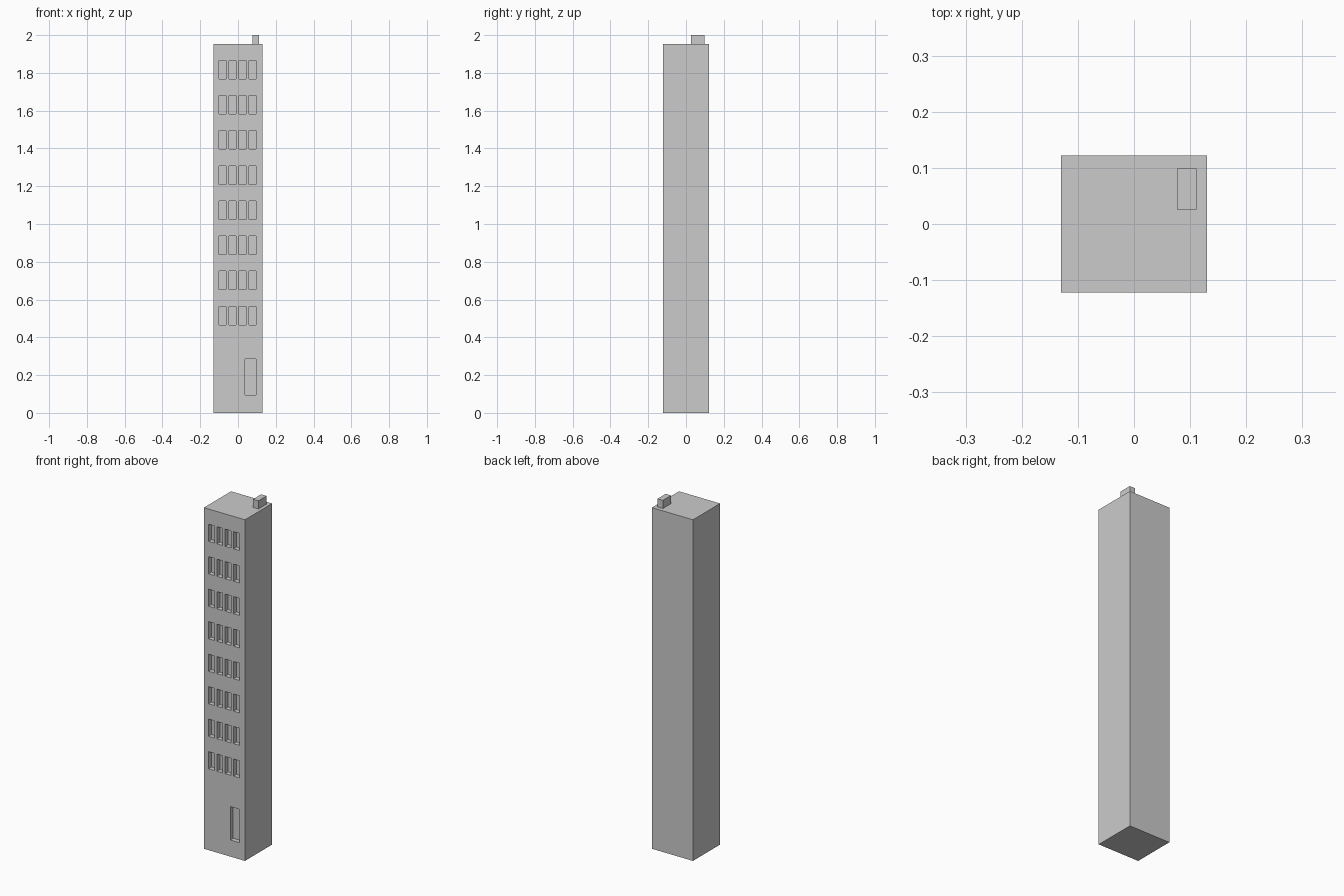
import bpy, bmesh
from mathutils import Matrix, Vector

if "Cube" in bpy.data.objects:
    bpy.data.objects.remove(bpy.data.objects["Cube"])

W, D, H = 0.26, 0.245, 1.953      # tower size
RECESS = 0.026                    # depth of window and door openings


def add_box(bm, lo, hi):
    lo, hi = Vector(lo), Vector(hi)
    m = Matrix.Translation((lo + hi) / 2) @ Matrix.Diagonal((*(hi - lo), 1))
    bmesh.ops.create_cube(bm, size=1, matrix=m)


def make_object(name, boxes):
    bm = bmesh.new()
    for lo, hi in boxes:
        add_box(bm, lo, hi)
    mesh = bpy.data.meshes.new(name)
    bm.to_mesh(mesh)
    bm.free()
    obj = bpy.data.objects.new(name, mesh)
    bpy.context.collection.objects.link(obj)
    return obj


def opening(x0, x1, z0, z1):
    return (x0, -D / 2 - 0.05, z0), (x1, -D / 2 + RECESS, z1)


# Tower body and rooftop chimney
tower = make_object("tower", [((-W / 2, -D / 2, 0), (W / 2, D / 2, H))])
make_object("chimney", [((0.077, 0.026, H), (0.111, 0.099, 2.0))])

# Eight floors of four windows, plus the door
openings = [opening(0.037, 0.095, 0.095, 0.286)]
for row in range(8):
    z = 0.466 + row * 0.186
    for col in range(4):
        x = -0.101 + col * 0.053
        openings.append(opening(x, x + 0.037, z, z + 0.098))
cutter = make_object("opening_cutter", openings)
cutter.hide_render = True
cutter.hide_set(True)

# Recess the openings into the front wall
cut = tower.modifiers.new("openings", 'BOOLEAN')
cut.operation = 'DIFFERENCE'
cut.solver = 'EXACT'
cut.object = cutter
